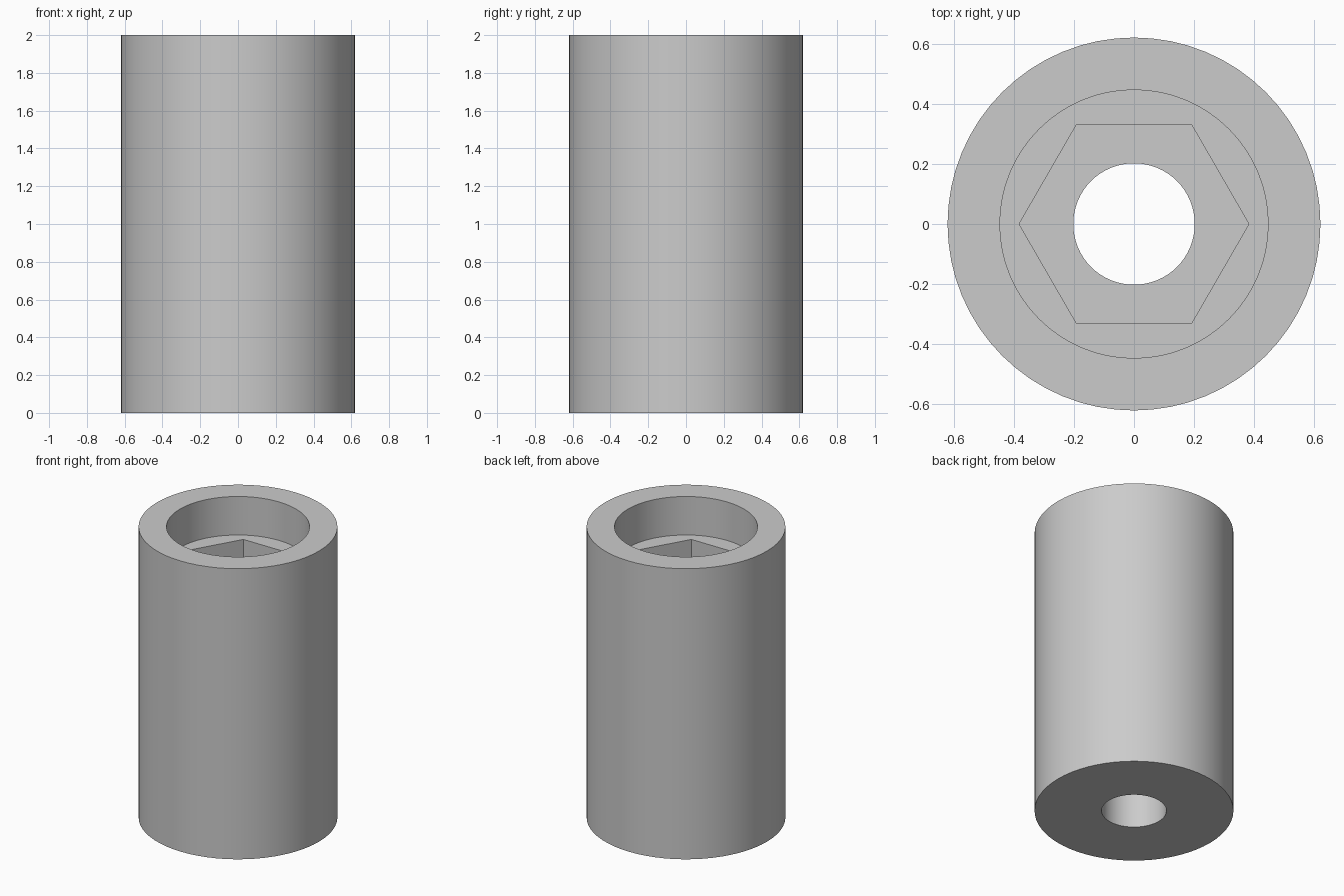
import bpy
from math import radians

TOP = 2.0
SEAT = 1.735      # floor of the round counterbore
POCKET = 1.43     # floor of the hexagonal pocket

default = bpy.data.objects.get("Cube")
if default:
    bpy.data.objects.remove(default, do_unlink=True)

# Plain grey material
grey = bpy.data.materials.new("light_grey")
grey.use_nodes = True
colour = (0.6, 0.6, 0.6, 1.0)
grey.diffuse_color = colour
grey.node_tree.nodes["Principled BSDF"].inputs["Base Color"].default_value = colour


def cylinder(name, radius, bottom, top, sides=64, turn=0.0):
    bpy.ops.mesh.primitive_cylinder_add(
        vertices=sides, radius=radius, depth=top - bottom,
        location=(0, 0, (bottom + top) / 2), rotation=(0, 0, radians(turn)))
    obj = bpy.context.object
    obj.name = name
    obj.data.materials.append(grey)
    return obj


# Outer sleeve
sleeve = cylinder("sleeve", 0.62, 0, TOP)

# Counterbore, hexagonal nut pocket and through hole
cutters = [
    cylinder("counterbore_cutter", 0.446, SEAT, TOP + 0.1),
    cylinder("hex_pocket_cutter", 0.382, POCKET, SEAT + 0.1, sides=6, turn=30),
    cylinder("through_hole_cutter", 0.202, -0.1, POCKET + 0.1),
]

bpy.ops.object.select_all(action="DESELECT")
sleeve.select_set(True)
bpy.context.view_layer.objects.active = sleeve
for cutter in cutters:
    cutter.hide_render = True
    cut = sleeve.modifiers.new(cutter.name, "BOOLEAN")
    cut.operation = "DIFFERENCE"
    cut.solver = "EXACT"
    cut.object = cutter
    bpy.ops.object.modifier_apply(modifier=cut.name)
for cutter in cutters:
    bpy.data.objects.remove(cutter, do_unlink=True)

# Smooth round walls, crisp rims and pocket corners
bpy.ops.object.shade_smooth_by_angle(angle=radians(30))
